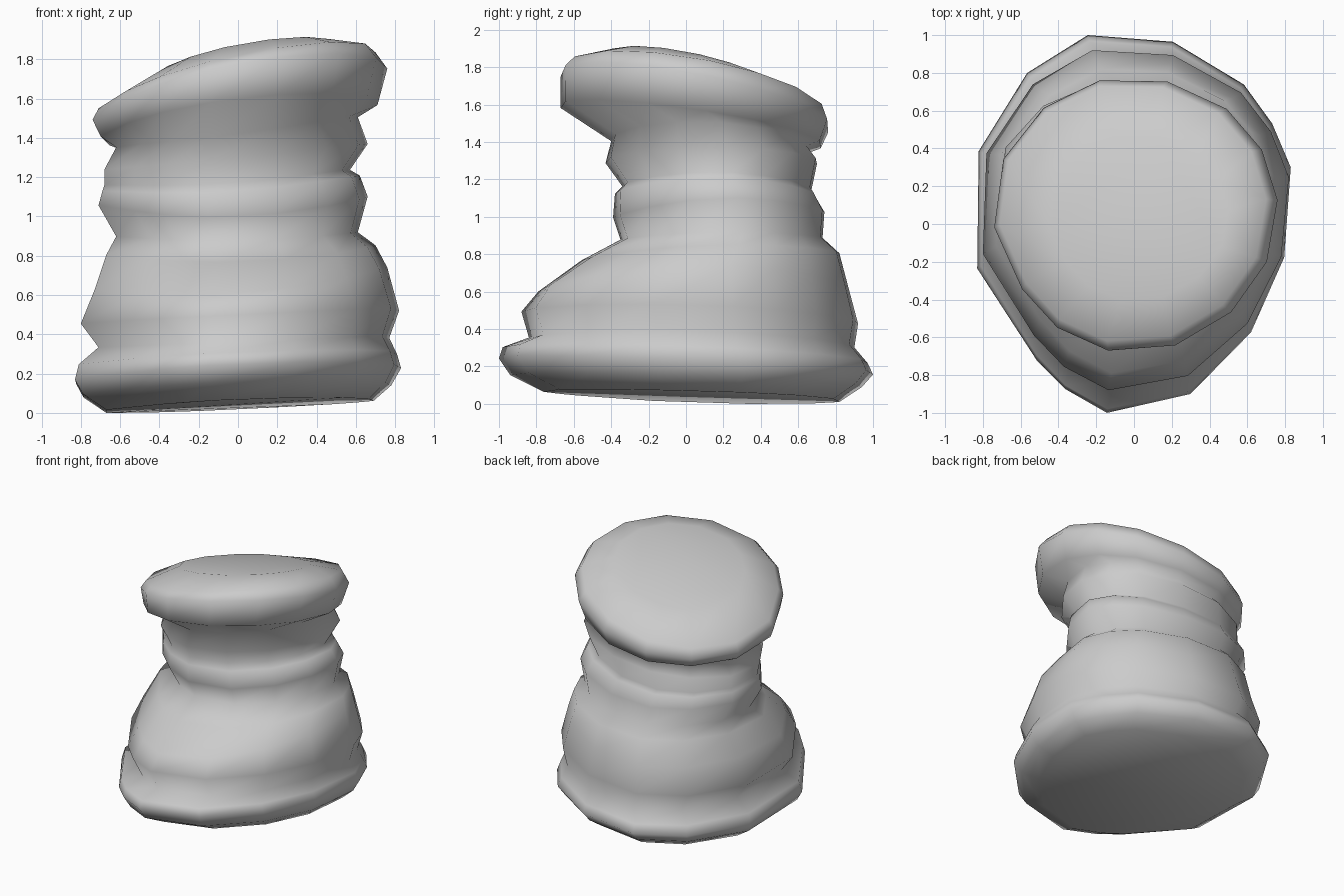
import bpy, bmesh
from math import cos, sin, radians
from mathutils import Vector

if "Cube" in bpy.data.objects:
    bpy.data.objects.remove(bpy.data.objects["Cube"])

# Egg-shaped outline of the foot, counter-clockwise from the front
EGG = [(-.14, -1), (.31, -.89), (.63, -.55), (.80, -.15), (.83, .33), (.73, .54), (.59, .73),
       (.21, .96), (-.25, 1), (-.57, .80), (-.83, .38), (-.83, -.26), (-.49, -.75), (-.35, -.88)]
N = len(EGG)

# Tilted rings: left x,z / right x,z / front y,z / back y,z
RINGS = [
    (-.67, .01, .69, .07, -.76, .07, .82, .02),
    (-.79, .09, .78, .15, -.94, .16, .94, .10),
    (-.83, .16, .83, .24, -1.0, .25, 1.0, .17),
    (-.81, .24, .81, .31, -.98, .31, .97, .23),
    (-.71, .33, .77, .39, -.84, .36, .90, .31),
    (-.80, .45, .82, .53, -.88, .50, .92, .44),
    (-.73, .63, .76, .74, -.79, .61, .87, .63),
    (-.67, .81, .70, .85, -.56, .77, .82, .81),
    (-.62, .90, .61, .92, -.35, .88, .73, .89),
    (-.71, 1.06, .66, 1.10, -.39, 1.0, .74, 1.03),
    (-.69, 1.13, .62, 1.21, -.38, 1.13, .69, 1.12),
    (-.68, 1.16, .57, 1.24, -.34, 1.17, .67, 1.15),
    (-.68, 1.24, .66, 1.37, -.43, 1.30, .70, 1.30),
    (-.62, 1.35, .61, 1.51, -.40, 1.42, .65, 1.36),
    (-.70, 1.40, .71, 1.58, -.67, 1.60, .72, 1.39),
    (-.74, 1.48, .76, 1.77, -.67, 1.78, .76, 1.49),
    (-.71, 1.54, .70, 1.85, -.62, 1.82, .73, 1.57),
    (-.45, 1.70, .50, 1.88, -.40, 1.88, .45, 1.70),
]


def outline(t):
    """Unit outline blending from the egg (t=0) to a round polygon (t=1)."""
    pts = []
    for i, (x, y) in enumerate(EGG):
        a = radians(-102 + 360 * i / N)
        pts.append((x / .83 * (1 - t) + cos(a) * t, y * (1 - t) + sin(a) * t))
    us, vs = [p[0] for p in pts], [p[1] for p in pts]

    def unit(w, ws):
        return (2 * w - max(ws) - min(ws)) / (max(ws) - min(ws))
    return [(unit(u, us), unit(v, vs)) for u, v in pts]


def ring_points(ring, t):
    xl, zl, xr, zr, yf, zf, yb, zb = ring
    mean = (zl + zr + zf + zb) / 4
    saddle = (zl + zr - zf - zb) / 4
    for u, v in outline(t):
        yield Vector(((xl + xr) / 2 + u * (xr - xl) / 2,
                      (yf + yb) / 2 + v * (yb - yf) / 2,
                      mean + u * (zr - zl) / 2 + v * (zb - zf) / 2 + saddle * (u * u - v * v)))


# Folded body: loft through all rings
bm = bmesh.new()
loops = [[bm.verts.new(p) for p in ring_points(r, min(.7, k / 20))] for k, r in enumerate(RINGS)]
for lo, hi in zip(loops, loops[1:]):
    for i in range(N):
        j = (i + 1) % N
        bm.faces.new((lo[i], lo[j], hi[j], hi[i]))

# Top and sole caps
bm.faces.new(loops[-1])
bm.faces.new(loops[0][::-1])
bmesh.ops.recalc_face_normals(bm, faces=bm.faces[:])
for f in bm.faces:
    f.smooth = True

# Stand the body on the ground
low = min(v.co.z for v in bm.verts)
bmesh.ops.translate(bm, verts=bm.verts[:], vec=(0, 0, -low))

mesh = bpy.data.meshes.new("folded_body")
bm.to_mesh(mesh)
bm.free()
bpy.context.collection.objects.link(bpy.data.objects.new("folded_body", mesh))
